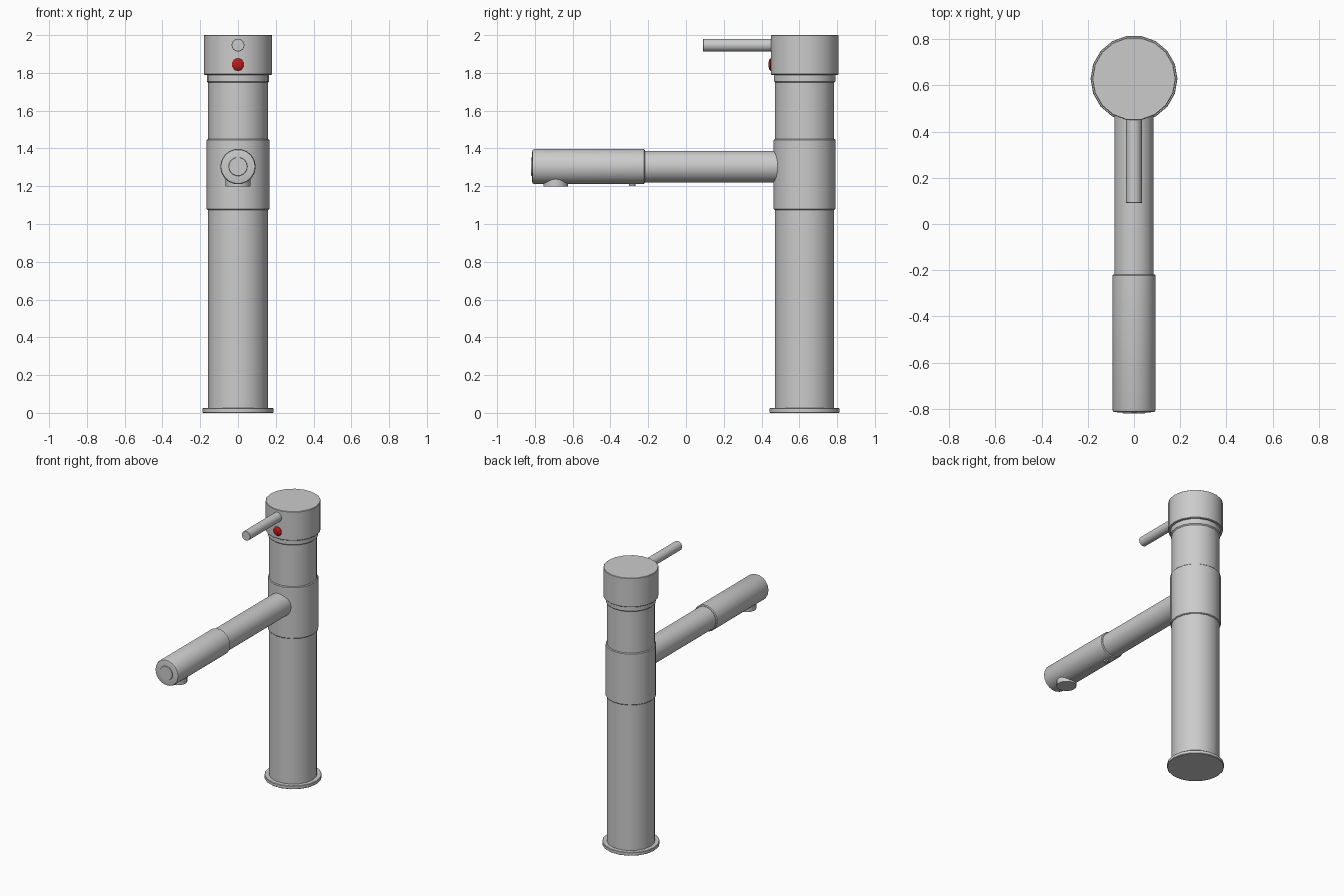
import bpy, bmesh, math

if "Cube" in bpy.data.objects:
    bpy.data.objects.remove(bpy.data.objects["Cube"])

CY = 0.628   # column axis
SZ = 1.304   # spout height
FORWARD = (math.pi / 2, 0, 0)  # turns local +z to -y


def lathe(name, profile, loc, rot=(0, 0, 0), sides=18):
    """Closed solid of revolution from (radius, height) points."""
    bm = bmesh.new()
    rings = []
    for r, h in profile:
        rings.append([bm.verts.new((r * math.cos(2 * math.pi * i / sides),
                                    r * math.sin(2 * math.pi * i / sides), h))
                      for i in range(sides)])
    for a, b in zip(rings, rings[1:]):
        for i in range(sides):
            j = (i + 1) % sides
            bm.faces.new((a[i], a[j], b[j], b[i]))
    bm.faces.new(rings[0][::-1])
    bm.faces.new(rings[-1])
    mesh = bpy.data.meshes.new(name)
    bm.to_mesh(mesh)
    bm.free()
    ob = bpy.data.objects.new(name, mesh)
    bpy.context.collection.objects.link(ob)
    ob.location, ob.rotation_euler = loc, rot
    bpy.ops.object.select_all(action='DESELECT')
    ob.select_set(True)
    bpy.context.view_layer.objects.active = ob
    bpy.ops.object.shade_smooth_by_angle(angle=math.radians(32))
    return ob


def tube(r, h0, h1, b=0.003):
    """Profile of a cylinder with small bevelled rims."""
    return [(r - b, h0), (r, h0 + b), (r, h1 - b), (r - b, h1)]


# Upright column
col = (0, CY, 0)
lathe("base_flange", tube(0.188, 0, 0.025), col)
lathe("column", [(0.158, 0.02), (0.158, 1.77)], col)
lathe("spout_sleeve", tube(0.166, 1.075, 1.45, 0.005), col)
lathe("neck_ring", [(0.158, 1.748), (0.165, 1.755), (0.165, 1.80)], col)
lathe("head_cap", tube(0.181, 1.79, 2.0), col)

# Horizontal spout, with thicker end sleeve
lathe("spout_pipe", [(0.085, -0.56), (0.085, 0.25)], (0, 0, SZ), FORWARD)
lathe("spout_end", [(0.088, 0.218), (0.094, 0.223), (0.094, 0.802),
                    (0.090, 0.812), (0.082, 0.814), (0.050, 0.815),
                    (0.048, 0.82)], (0, 0, SZ), FORWARD)
lathe("outlet_nozzle", [(0.065, 1.198), (0.065, 1.27)], (0, -0.69, 0))
lathe("release_button", [(0.018, 1.202), (0.018, 1.23)], (0, -0.285, 0), sides=12)

# Lever handle
lathe("lever", tube(0.034, -0.52, -0.09, 0.002), (0, 0, 1.947), FORWARD)

# Red temperature marker, a shallow dome
dot = lathe("temperature_marker", [(0.033, -0.47), (0.033, -0.447), (0.025, -0.440),
                                   (0.012, -0.437)], (0, 0, 1.844), FORWARD, 16)
red = bpy.data.materials.new("red")
red.diffuse_color = (0.5, 0.01, 0.01, 1)
red.use_nodes = True
red.node_tree.nodes["Principled BSDF"].inputs["Base Color"].default_value = red.diffuse_color
dot.data.materials.append(red)
